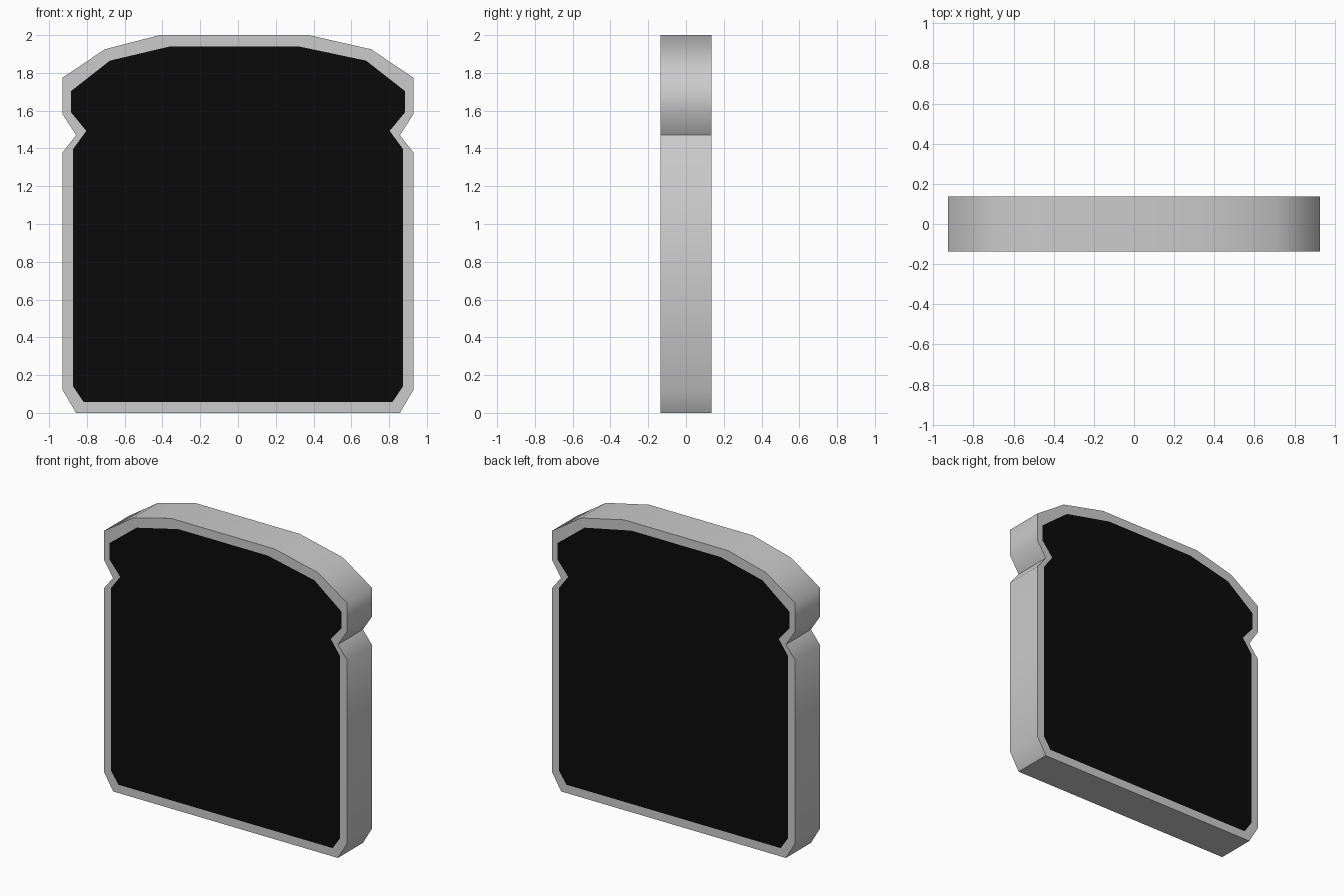
import bpy, bmesh, math

if "Cube" in bpy.data.objects:
    bpy.data.objects.remove(bpy.data.objects["Cube"])

HALF = 0.136  # half thickness of the slice

# Right-hand outlines from bottom to top (x, z), with the left end of the flat top
OUTER = [(0.857, 0), (0.928, 0.12), (0.928, 1.38), (0.857, 1.47),
         (0.928, 1.58), (0.928, 1.775), (0.705, 1.925), (0.375, 2.0)]
INNER = [(0.817, 0.057), (0.873, 0.14), (0.873, 1.397), (0.803, 1.493),
         (0.885, 1.592), (0.885, 1.703), (0.678, 1.865), (0.322, 1.94)]


def outline(half, top_left_x):
    left = [(-x, z) for x, z in half]
    left[-1] = (top_left_x, half[-1][1])
    return half + left[::-1]


def ring(bm, points, y):
    return [bm.verts.new((x, y, z)) for x, z in points]


def bridge(bm, a, b):
    n = len(a)
    for i in range(n):
        j = (i + 1) % n
        bm.faces.new((a[i], a[j], b[j], b[i]))


def finish(bm, name):
    mesh = bpy.data.meshes.new(name)
    bm.to_mesh(mesh)
    bm.free()
    obj = bpy.data.objects.new(name, mesh)
    bpy.context.collection.objects.link(obj)
    return obj


outer = outline(OUTER, -0.415)
inner = outline(INNER, -0.36)

# Crust: outer band plus a flat rim on the front and back
bm = bmesh.new()
front_in = ring(bm, inner, -HALF)
front_out = ring(bm, outer, -HALF)
back_out = ring(bm, outer, HALF)
back_in = ring(bm, inner, HALF)
for a, b in ((front_out, front_in), (back_out, front_out), (back_in, back_out)):
    bridge(bm, a, b)
crust = finish(bm, "crust")
bpy.context.view_layer.objects.active = crust
crust.select_set(True)
bpy.ops.object.shade_smooth_by_angle(angle=math.radians(58))

# Crumb: dark flat faces flush with the rim on both sides
bm = bmesh.new()
bm.faces.new(ring(bm, inner, -HALF))
bm.faces.new(ring(bm, inner, HALF)[::-1])
crumb = finish(bm, "crumb")
dark = bpy.data.materials.new("dark_crumb")
dark.diffuse_color = (0.003, 0.003, 0.003, 1)
dark.use_nodes = True
dark.node_tree.nodes["Principled BSDF"].inputs["Base Color"].default_value = dark.diffuse_color
crumb.data.materials.append(dark)
